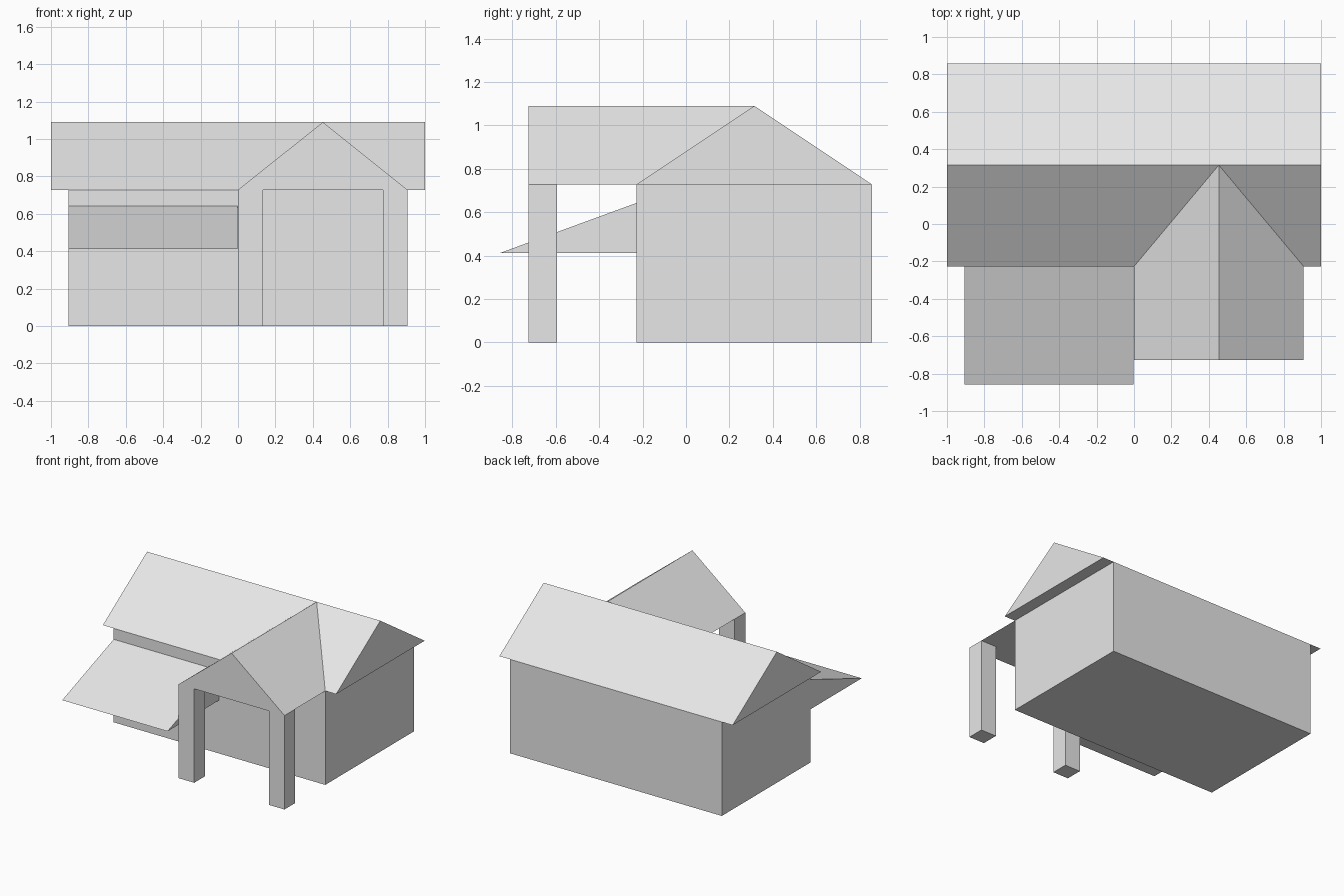
import bpy
import bmesh
from mathutils import Vector

if "Cube" in bpy.data.objects:
    bpy.data.objects.remove(bpy.data.objects["Cube"])

grey = bpy.data.materials.new("plain grey")
grey.diffuse_color = (0.8, 0.8, 0.8, 1)
grey.use_nodes = True
grey.node_tree.nodes["Principled BSDF"].inputs["Base Color"].default_value = grey.diffuse_color


def extrude(name, profile, offset):
    """Closed solid made by sweeping a flat 3D profile along an offset."""
    bm = bmesh.new()
    face = bm.faces.new([bm.verts.new(p) for p in profile])
    swept = bmesh.ops.extrude_face_region(bm, geom=[face], use_keep_orig=True)
    moved = [g for g in swept["geom"] if isinstance(g, bmesh.types.BMVert)]
    bmesh.ops.translate(bm, verts=moved, vec=Vector(offset))
    bmesh.ops.recalc_face_normals(bm, faces=bm.faces[:])
    mesh = bpy.data.meshes.new(name)
    bm.to_mesh(mesh)
    bm.free()
    mesh.materials.append(grey)
    obj = bpy.data.objects.new(name, mesh)
    bpy.context.collection.objects.link(obj)
    return obj


def box(name, x0, x1, y0, y1, z0, z1):
    base = [(x0, y0, z0), (x1, y0, z0), (x1, y1, z0), (x0, y1, z0)]
    return extrude(name, base, (0, 0, z1 - z0))


EAVE, RIDGE = 0.728, 1.09
FRONT, BACK, RIDGE_Y = -0.227, 0.857, 0.315
WIDTH = 0.907       # half width of the walls
PORCH_Y = -0.726

# House walls
box("house_walls", -WIDTH, WIDTH, FRONT, BACK, 0, EAVE)

# Main roof, running left to right with overhanging ends
extrude("main_roof",
        [(-1, FRONT, EAVE), (-1, BACK, EAVE), (-1, RIDGE_Y, RIDGE)],
        (2, 0, 0))

# Porch gable, running forward from the main ridge
extrude("porch_gable",
        [(0, PORCH_Y, EAVE), (WIDTH, PORCH_Y, EAVE),
         (WIDTH / 2, PORCH_Y, RIDGE)],
        (0, RIDGE_Y - PORCH_Y, 0))

# Porch posts
for name, x in (("left_post", 0), ("right_post", WIDTH - 0.133)):
    box(name, x, x + 0.133, PORCH_Y, PORCH_Y + 0.131, 0, EAVE)

# Sloping awning wedge
extrude("awning",
        [(-WIDTH, -0.857, 0.412), (-WIDTH, FRONT, 0.412),
         (-WIDTH, FRONT, 0.643)],
        (WIDTH - 0.004, 0, 0))
